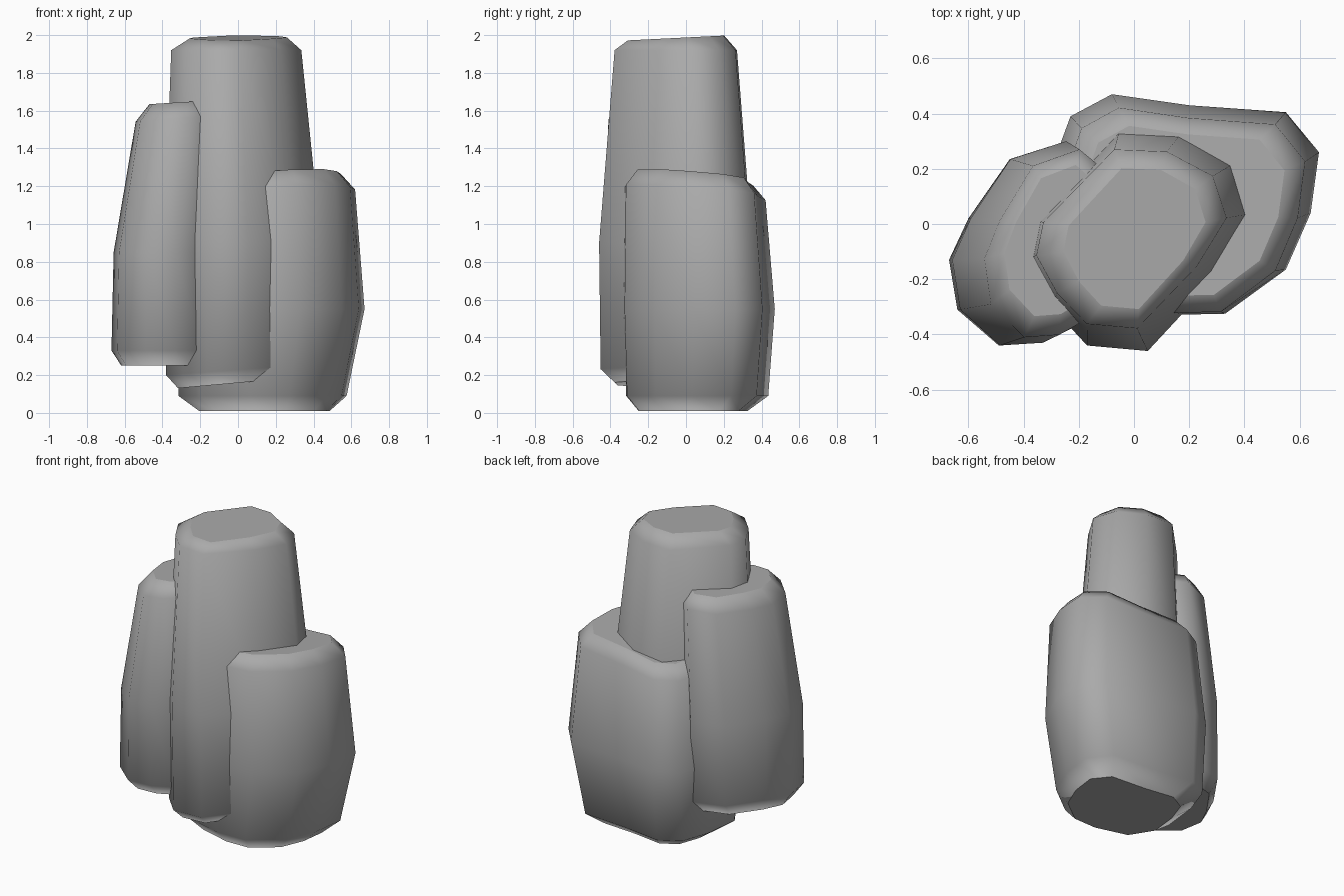
import bpy
import bmesh

cube = bpy.data.objects.get("Cube")
if cube:
    bpy.data.objects.remove(cube, do_unlink=True)

stone = bpy.data.materials.new("stone grey")
stone.use_nodes = True
grey = (0.4, 0.4, 0.4, 1)
stone.diffuse_color = grey
stone.node_tree.nodes["Principled BSDF"].inputs["Base Color"].default_value = grey


def make_rock(name, outline, centre, rings):
    """Loft an outline through rings of (z, scale x, scale y, shift x, shift y, tilt x, tilt y)."""
    bm = bmesh.new()
    cx, cy = centre
    loops = []
    for z, sx, sy, dx, dy, tx, ty in rings:
        loop = []
        for x, y in outline:
            u, v = (x - cx) * sx, (y - cy) * sy
            loop.append(bm.verts.new((cx + dx + u, cy + dy + v, z + tx * u + ty * v)))
        loops.append(loop)
    n = len(outline)
    for low, high in zip(loops, loops[1:]):
        for i in range(n):
            j = (i + 1) % n
            bm.faces.new((low[i], low[j], high[j], high[i]))
    # Caps with a small inset, so the ends stay flat under smooth shading
    caps = [bm.faces.new(loops[0]), bm.faces.new(loops[-1])]
    bmesh.ops.inset_region(bm, faces=caps, thickness=0.05)
    bmesh.ops.recalc_face_normals(bm, faces=bm.faces)
    for face in bm.faces:
        face.smooth = True
    mesh = bpy.data.meshes.new(name)
    bm.to_mesh(mesh)
    bm.free()
    mesh.materials.append(stone)
    rock = bpy.data.objects.new(name, mesh)
    bpy.context.collection.objects.link(rock)
    return rock


# Tall middle rock
make_rock("tall_rock",
          [(-.39, -.13), (-.36, .02), (-.05, .35), (.18, .34), (.38, .23), (.44, .04),
           (.31, -.18), (.05, -.46), (-.17, -.44), (-.3, -.3)],
          (.03, -.05),
          [(.16, .78, .8, -.02, 0, .09, 0),
           (.23, .98, .98, 0, 0, .07, 0),
           (.9, 1, 1, 0, 0, 0, 0),
           (1.92, .83, .8, -.035, 0, 0, 0),
           (1.985, .62, .63, -.025, 0, 0, .05)])

# Low wide rock, behind on the left
make_rock("low_rock",
          [(-.33, -.05), (-.3, .2), (-.23, .39), (-.08, .47), (.2, .43), (.55, .405), (.67, .26),
           (.64, .04), (.55, -.165), (.33, -.325), (.1, -.33), (-.2, -.25)],
          (.17, .06),
          [(.01, .69, .72, -.03, -.03, 0, 0),
           (.09, .89, .94, -.04, -.01, 0, 0),
           (.55, 1, 1, 0, 0, 0, 0),
           (1.17, .9, .93, 0, -.02, .06, -.08),
           (1.25, .75, .77, .0, -.02, .08, -.1)])

# Side rock, raised off the ground on the right
make_rock("side_rock",
          [(-.67, -.13), (-.6, .02), (-.45, .235), (-.24, .3), (-.1, .2), (-.08, -.1),
           (-.19, -.36), (-.33, -.43), (-.49, -.44), (-.64, -.31)],
          (-.38, -.07),
          [(.25, .82, .8, 0, 0, 0, 0),
           (.33, 1, 1, 0, 0, 0, 0),
           (.85, .96, 1, 0, 0, 0, 0),
           (1.56, .8, .92, .07, 0, .08, 0),
           (1.645, .6, .74, .085, .01, .06, 0)])
